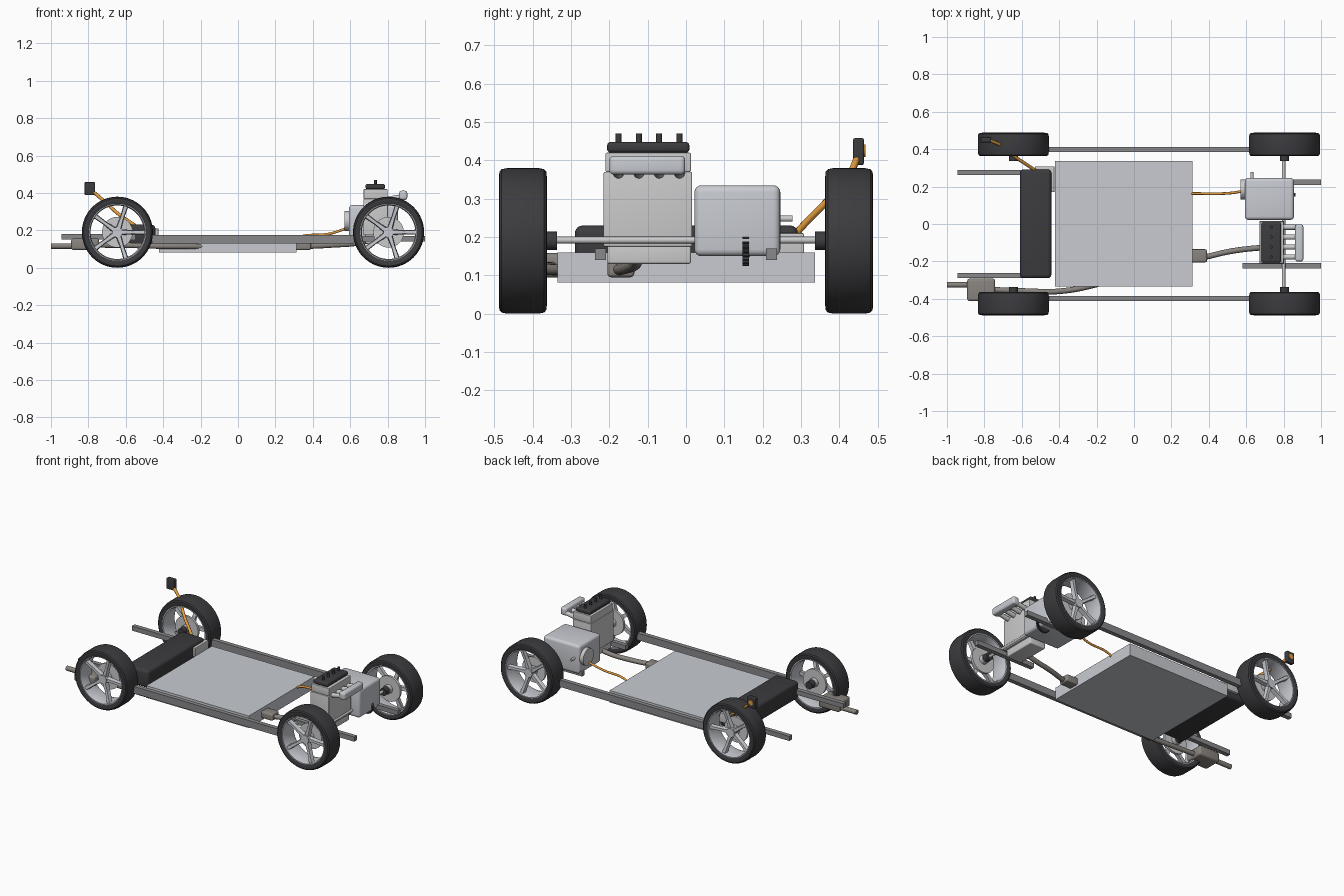
import bpy, bmesh, math
from mathutils import Vector, Matrix

if "Cube" in bpy.data.objects:
    bpy.data.objects.remove(bpy.data.objects["Cube"])


def mat(name, c):
    m = bpy.data.materials.new(name)
    m.diffuse_color = (*c, 1)
    m.use_nodes = True
    m.node_tree.nodes["Principled BSDF"].inputs["Base Color"].default_value = m.diffuse_color
    return m


DARK = mat("dark_rubber", (0.045, 0.045, 0.05))
STEEL = mat("frame_steel", (0.25, 0.25, 0.26))
PALE = mat("pale_metal", (0.58, 0.6, 0.64))
WARM = mat("exhaust_steel", (0.25, 0.23, 0.21))
ORANGE = mat("orange_cable", (0.75, 0.33, 0.05))


def finish(name, bm, m=None, smooth=True):
    bmesh.ops.recalc_face_normals(bm, faces=bm.faces)
    me = bpy.data.meshes.new(name)
    bm.to_mesh(me)
    bm.free()
    ob = bpy.data.objects.new(name, me)
    bpy.context.collection.objects.link(ob)
    if m:
        me.materials.append(m)
    if smooth:
        bpy.ops.object.select_all(action='DESELECT')
        ob.select_set(True)
        bpy.context.view_layer.objects.active = ob
        bpy.ops.object.shade_smooth_by_angle(angle=math.radians(35))
    return ob


def box(name, x, y, z, m=None, bevel=0):
    bm = bmesh.new()
    bmesh.ops.create_cube(bm, size=1)
    for v in bm.verts:
        v.co = Vector([(a + b) / 2 + c * (b - a) for (a, b), c in zip((x, y, z), v.co)])
    if bevel:
        bmesh.ops.bevel(bm, geom=bm.edges[:], offset=bevel, segments=4, profile=0.5, affect='EDGES')
    return finish(name, bm, m, bevel > 0)


def rod(name, a, b, r, m=None, r2=None, seg=24):
    a, b = Vector(a), Vector(b)
    d = b - a
    bm = bmesh.new()
    rot = d.to_track_quat('Z', 'Y').to_matrix().to_4x4()
    bmesh.ops.create_cone(bm, cap_ends=True, segments=seg, radius1=r, radius2=r if r2 is None else r2,
                          depth=d.length, matrix=Matrix.Translation((a + b) / 2) @ rot)
    return finish(name, bm, m)


def pipe(name, pts, r, m):
    cu = bpy.data.curves.new(name, 'CURVE')
    cu.dimensions = '3D'
    cu.bevel_depth, cu.bevel_resolution, cu.use_fill_caps = r, 3, True
    cu.resolution_u = 6
    sp = cu.splines.new('BEZIER')
    sp.bezier_points.add(len(pts) - 1)
    for p, co in zip(sp.bezier_points, pts):
        p.co = co
        p.handle_left_type = p.handle_right_type = 'AUTO'
    ob = bpy.data.objects.new(name, cu)
    bpy.context.collection.objects.link(ob)
    cu.materials.append(m)
    bpy.ops.object.select_all(action='DESELECT')
    ob.select_set(True)
    bpy.context.view_layer.objects.active = ob
    bpy.ops.object.convert(target='MESH')
    bpy.ops.object.shade_smooth_by_angle(angle=math.radians(50))


def revolve(name, prof, cx, cz, s, m=None, seg=64):
    # closed (radius, y) profile turned about the wheel axis
    bm = bmesh.new()
    rings = []
    for i in range(seg):
        t = 2 * math.pi * i / seg
        rings.append([bm.verts.new((cx + r * math.cos(t), s * y, cz + r * math.sin(t))) for r, y in prof])
    n = len(prof)
    for i in range(seg):
        p, q = rings[i], rings[(i + 1) % seg]
        for j in range(n):
            k = (j + 1) % n
            bm.faces.new((p[j], p[k], q[k], q[j]))
    return finish(name, bm, m)


def spokes(name, cx, cz, s, m):
    bm = bmesh.new()
    for i in range(5):
        rot = Matrix.Rotation(2 * math.pi * i / 5, 3, 'Y')
        ends = []
        for r, w, y0, y1 in ((0.015, 0.016, 0.435, 0.462), (0.08, 0.011, 0.438, 0.464), (0.154, 0.014, 0.45, 0.474)):
            ends.append([bm.verts.new(rot @ Vector((r, s * y, w * k)) + Vector((cx, 0, cz)))
                         for k, y in ((-1, y0), (1, y0), (0.7, y1), (-0.7, y1))])
        for a, b in zip(ends, ends[1:]):
            for j in range(4):
                bm.faces.new((a[j], a[(j + 1) % 4], b[(j + 1) % 4], b[j]))
        bm.faces.new(ends[0])
        bm.faces.new(ends[-1])
    finish(name, bm, m, False)


# Wheels: tyre, rim, spokes, hub, brake disc
TYRE = [(0.152, 0.368), (0.165, 0.363), (0.18, 0.364), (0.187, 0.37), (0.19, 0.385), (0.19, 0.466),
        (0.187, 0.481), (0.18, 0.487), (0.165, 0.488), (0.152, 0.483)]
RIM = [(0.155, 0.367), (0.149, 0.367), (0.143, 0.385), (0.143, 0.46), (0.148, 0.483), (0.155, 0.483)]
for end, cx in (("front", 0.805), ("rear", -0.645)):
    for side, s in (("left", 1), ("right", -1)):
        n = f"{end}_{side}_"
        revolve(n + "tyre", TYRE, cx, 0.19, s, DARK)
        revolve(n + "rim", RIM, cx, 0.19, s, PALE)
        spokes(n + "spokes", cx, 0.19, s, PALE)
        rod(n + "hub", (cx, s * 0.37, 0.19), (cx, s * 0.468, 0.19), 0.028, PALE)
        rod(n + "brake_disc", (cx, s * 0.395, 0.19), (cx, s * 0.41, 0.19), 0.082, None, seg=48)
        rod(n + "boot", (cx, s * 0.337, 0.19), (cx, s * 0.375, 0.19), 0.024, DARK)

# Front drive shaft
rod("front_drive_shaft", (0.8, -0.36, 0.192), (0.8, 0.36, 0.192), 0.009)

# Frame rails
for side, s in (("left", 1), ("right", -1)):
    for nm, x, yc, z in (("sill", (-0.46, 0.62), 0.398, (0.13, 0.175)),
                         ("rear_rail", (-0.945, -0.55), 0.276, (0.15, 0.18)),
                         ("front_rail", (0.58, 1.0), 0.223, (0.14, 0.17))):
        box(f"{side}_{nm}", x, sorted((s * (yc - 0.014), s * (yc + 0.014))), z, STEEL)

# Battery, tank and charger
box("battery_pack", (-0.423, 0.312), (-0.335, 0.337), (0.082, 0.16), PALE)
box("fuel_tank", (-0.61, -0.442), (-0.29, 0.292), (0.115, 0.23), DARK, 0.02)
box("onboard_charger", (-0.53, -0.425), (0.17, 0.308), (0.15, 0.21), None, 0.004)

# Charging port and cable
box("charge_port", (-0.82, -0.764), (0.436, 0.464), (0.388, 0.458), DARK, 0.005)
rod("charge_socket", (-0.792, 0.46, 0.425), (-0.792, 0.468, 0.425), 0.016, ORANGE)
pipe("charge_cable", [(-0.785, 0.45, 0.415), (-0.72, 0.425, 0.36), (-0.63, 0.355, 0.28),
                      (-0.57, 0.315, 0.24), (-0.51, 0.275, 0.195)], 0.009, ORANGE)
pipe("motor_cable", [(0.29, 0.163, 0.14), (0.33, 0.163, 0.165), (0.48, 0.163, 0.18),
                     (0.55, 0.17, 0.2), (0.6, 0.18, 0.22)], 0.007, ORANGE)

# Motor housing with winding cap, gear and pin
box("motor_housing", (0.593, 0.855), (0.022, 0.246), (0.15, 0.335), PALE, 0.018)
rod("motor_winding", (0.575, 0.185, 0.25), (0.61, 0.185, 0.25), 0.05, ORANGE, seg=32)
rod("motor_cap", (0.57, 0.185, 0.25), (0.6, 0.185, 0.25), 0.054, None, seg=32)
rod("motor_pin", (0.63, 0.23, 0.248), (0.63, 0.278, 0.248), 0.008)
bm = bmesh.new()
loops = []
for y in (0.148, 0.165):
    loops.append([bm.verts.new((0.815 + r * math.cos(t), y, 0.173 + r * math.sin(t)))
                  for i in range(96) for t in [2 * math.pi * i / 96]
                  for r in [0.048 if i % 4 < 2 else 0.042]])
for i in range(96):
    j = (i + 1) % 96
    bm.faces.new((loops[0][i], loops[0][j], loops[1][j], loops[1][i]))
for l in loops:
    bm.faces.new(l)
finish("drive_gear", bm, DARK, False)

# Engine
box("engine_sump", (0.68, 0.79), (-0.205, 0.013), (0.13, 0.18), None, 0.006)
box("engine_block", (0.67, 0.802), (-0.215, 0.016), (0.175, 0.37), None, 0.004)
box("cylinder_head", (0.672, 0.8), (-0.21, 0.013), (0.37, 0.42), None, 0.004)
box("valve_cover", (0.682, 0.786), (-0.206, 0.009), (0.42, 0.448), DARK, 0.01)
box("intake_manifold", (0.862, 0.905), (-0.2, -0.002), (0.363, 0.412), PALE, 0.012)
for i in range(4):
    y = -0.176 + i * 0.053
    rod(f"spark_plug_{i + 1}", (0.734, y, 0.44), (0.734, y, 0.47), 0.008, DARK, seg=16)
    rod(f"intake_runner_{i + 1}", (0.79, y, 0.365), (0.88, y, 0.38), 0.014, None, seg=16)

# Exhaust
pipe("exhaust_pipe", [(0.72, -0.125, 0.15), (0.64, -0.13, 0.132), (0.51, -0.147, 0.122), (0.37, -0.178, 0.115),
                      (0.25, -0.19, 0.115), (-0.15, -0.31, 0.115), (-0.38, -0.358, 0.115),
                      (-0.6, -0.358, 0.12), (-0.78, -0.35, 0.122)], 0.015, WARM)
box("catalytic_converter", (0.29, 0.39), (-0.205, -0.135), (0.095, 0.14), WARM, 0.01)
box("muffler", (-0.892, -0.742), (-0.413, -0.292), (0.094, 0.158), WARM, 0.014)
rod("tail_pipe", (-1.0, -0.325, 0.116), (-0.87, -0.325, 0.116), 0.015, WARM)
